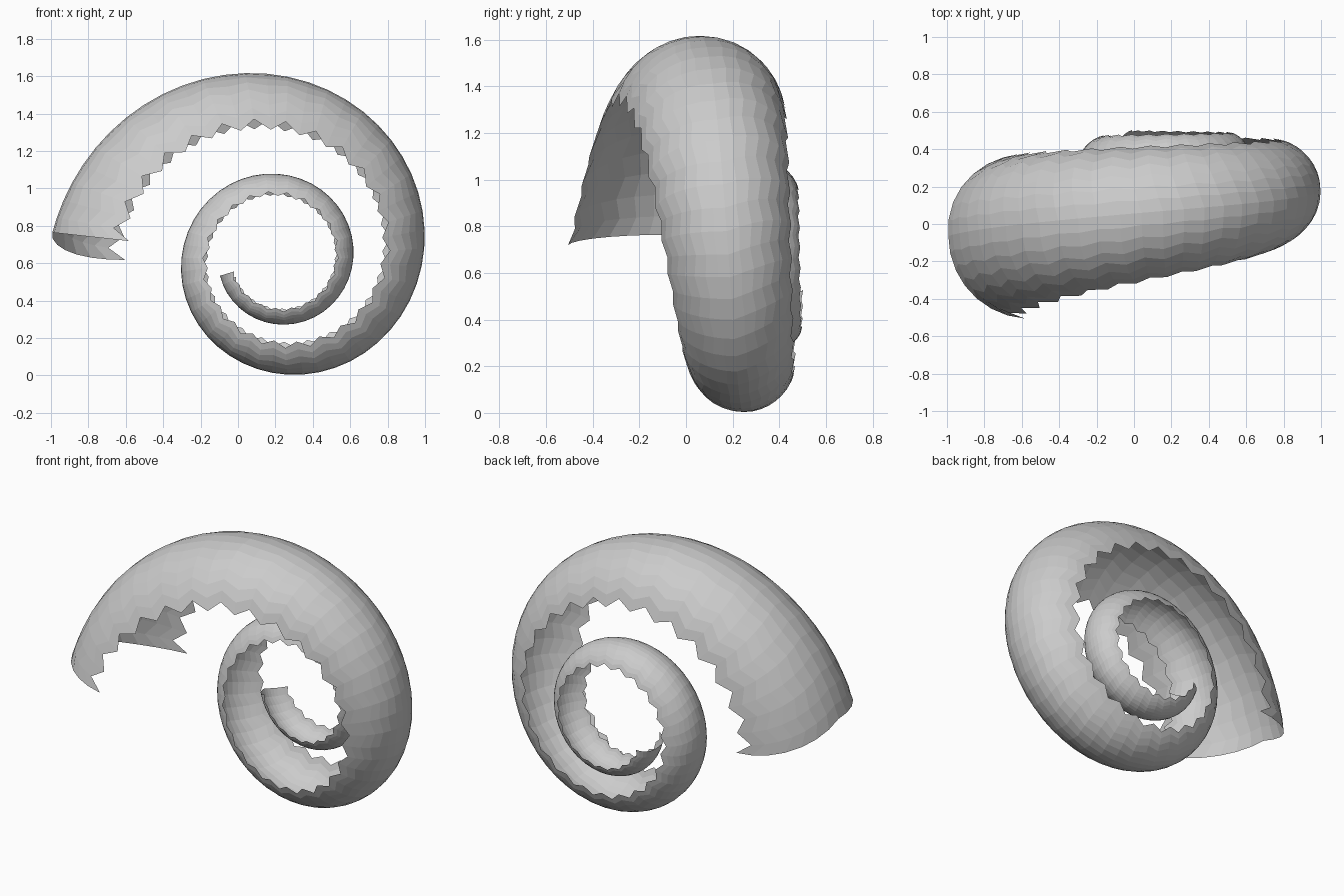
import bpy, bmesh, math

if "Cube" in bpy.data.objects:
    bpy.data.objects.remove(bpy.data.objects["Cube"])

# Per quarter turn: outer spiral radius, tube radius, tube centre y
OUTER = [1.55, 1.24, 0.975, 0.77, 0.622, 0.522, 0.447, 0.397, 0.358, 0.325, 0.30]
TUBE = [0.56, 0.45, 0.355, 0.275, 0.222, 0.185, 0.158, 0.138, 0.123, 0.112, 0.104]
SIDE = [-0.24, -0.075, 0.075, 0.185, 0.25, 0.295, 0.33, 0.358, 0.38, 0.397, 0.41]
CX, CZ = 0.22, 0.63
START, END = 0.07, 7.81
RINGS, ACROSS = 92, 14


def sample(table, u):
    """Smooth interpolation of a table whose first entry is u = -1."""
    u += 1
    i = max(1, min(int(u), len(table) - 3))
    t = u - i
    a, b, c, d = table[i - 1:i + 3]
    return b + 0.5 * t * (c - a + t * (2 * a - 5 * b + 4 * c - d + t * (3 * (b - c) + d - a)))


def surface(u, phi):
    """Point on the coiled tube; phi = 0 is the outermost line."""
    u -= 0.08 * max(0.0, math.sin(phi))
    tube = sample(TUBE, u)
    r = sample(OUTER, u) - tube * (1 - math.cos(phi))
    ang = math.pi - u * math.pi / 2
    y = sample(SIDE, u) + tube * math.sin(phi)
    return (CX + r * math.cos(ang), y, CZ + r * math.sin(ang))


# Coiled open shell with a saw-tooth inner rim
bm = bmesh.new()
rows = []
for i in range(RINGS + 1):
    s = i / RINGS
    u = START + (END - START) * s ** 1.15
    limit = math.radians(82 - 10 * s - (9 if i % 2 else 0))
    if i == 0:
        limit = math.radians(86)
    rows.append([bm.verts.new(surface(u, limit * (2 * j / ACROSS - 1)))
                 for j in range(ACROSS + 1)])
for a, b in zip(rows, rows[1:]):
    for j in range(ACROSS):
        bm.faces.new((a[j], a[j + 1], b[j + 1], b[j]))
bmesh.ops.recalc_face_normals(bm, faces=bm.faces)

mesh = bpy.data.meshes.new("spiral_shell")
bm.to_mesh(mesh)
bm.free()
bpy.context.collection.objects.link(bpy.data.objects.new("spiral_shell", mesh))
